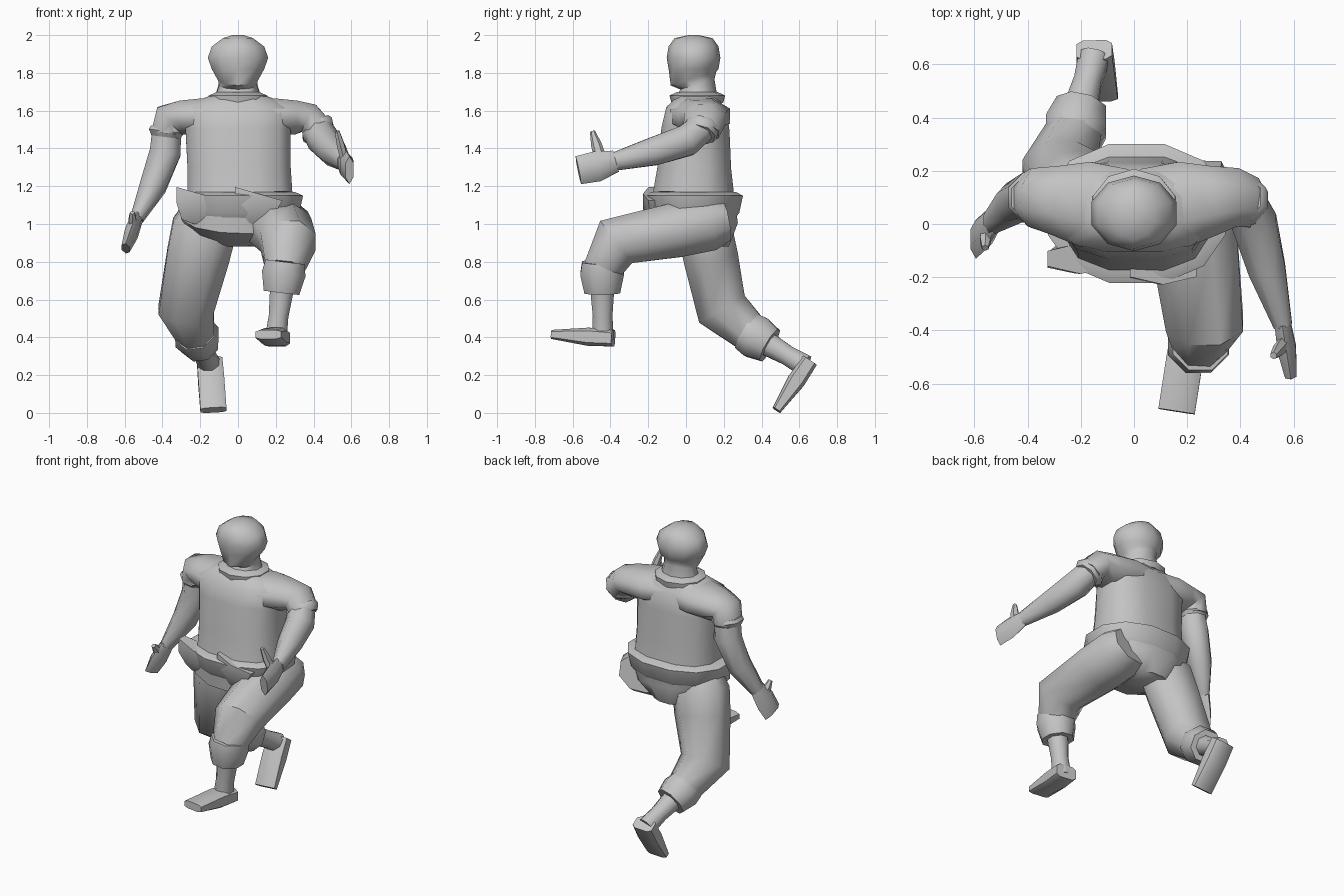
import bpy
import bmesh
from math import cos, sin, pi, radians
from mathutils import Vector

default_cube = bpy.data.objects.get("Cube")
if default_cube:
    bpy.data.objects.remove(default_cube, do_unlink=True)

# One plain grey for the whole figure
GREY = (.55, .55, .55, 1)
grey = bpy.data.materials.new("plain_grey")
grey.use_nodes = True
grey.diffuse_color = GREY
grey.node_tree.nodes["Principled BSDF"].inputs["Base Color"].default_value = GREY

X_AXIS, Y_AXIS, UP = Vector((1, 0, 0)), Vector((0, 1, 0)), Vector((0, 0, 1))


def ring(centre, wide, deep=None):
    """One cross-section: its centre and its two half sizes."""
    return centre, wide, deep or wide


def signed_power(value, power):
    return abs(value) ** power * (1 if value > 0 else -1)


def loft(name, *rings, sides=8, side=X_AXIS, box=1, sharp=50):
    """Skin a closed tube over cross-sections turned along their path."""
    bm = bmesh.new()
    loops = []
    last = len(rings) - 1
    stretch = 1 / cos(pi / sides) if box == 1 else 1
    for i, (centre, wide, deep) in enumerate(rings):
        before = rings[max(i - 1, 0)][0]
        after = rings[min(i + 1, last)][0]
        incoming = (centre - before).normalized()
        outgoing = (after - centre).normalized()
        tangent = (incoming + outgoing).normalized()
        across = (side - tangent * side.dot(tangent)).normalized()
        depth = tangent.cross(across)
        loop = []
        for k in range(sides):
            angle = (k + .5) * 2 * pi / sides
            a = signed_power(cos(angle), box) * wide * stretch
            b = signed_power(sin(angle), box) * deep * stretch
            loop.append(bm.verts.new(centre + across * a + depth * b))
        loops.append(loop)
    for low, high in zip(loops, loops[1:]):
        for k in range(sides):
            n = (k + 1) % sides
            bm.faces.new((low[k], low[n], high[n], high[k]))
    bm.faces.new(loops[0])
    bm.faces.new(loops[-1])
    bmesh.ops.recalc_face_normals(bm, faces=bm.faces)
    mesh = bpy.data.meshes.new(name)
    bm.to_mesh(mesh)
    bm.free()
    mesh.materials.append(grey)
    obj = bpy.data.objects.new(name, mesh)
    bpy.context.collection.objects.link(obj)
    bpy.ops.object.select_all(action="DESELECT")
    obj.select_set(True)
    bpy.context.view_layer.objects.active = obj
    bpy.ops.object.shade_smooth_by_angle(angle=radians(sharp))


def rolled_cuff(name, start, end, radius):
    """A turned-up cloth edge, fullest near the top."""
    loft(name,
         ring(start, radius),
         ring(start.lerp(end, .4), radius * 1.1),
         ring(end, radius * .9))


def build_arm(which, **joints):
    """Cap sleeve, cuff, bare arm, flat hand and raised thumb."""
    p = {joint: Vector(place) for joint, place in joints.items()}
    shoulder, sleeve_end, wrist, palm = p["shoulder"], p["sleeve_end"], p["wrist"], p["palm"]
    collar_bone = chest + UP * .08
    loft(which + "_sleeve",
         ring(collar_bone, .15, .09),
         ring(collar_bone.lerp(shoulder, .5), .16, .095),
         ring(collar_bone.lerp(shoulder, .8), .13, .09),
         ring(shoulder, .11, .08),
         ring(sleeve_end, .095, .08), side=Y_AXIS, sharp=70)
    rolled_cuff(which + "_sleeve_cuff",
                shoulder.lerp(sleeve_end, .6), shoulder.lerp(sleeve_end, 1.25), .085)
    loft(which + "_arm",
         ring(shoulder.lerp(sleeve_end, .7), .075),
         ring(p["biceps"], .083),
         ring(p["elbow"], .07, .075),
         ring(wrist, .035, .048))
    loft(which + "_hand",
         ring(wrist.lerp(palm, -.1), .03, .05),
         ring(palm, .035, .07),
         ring(p["fingertips"], .022, .065), sides=6)
    thumb_root = palm.lerp(wrist, .3)
    loft(which + "_thumb",
         ring(thumb_root, .02, .03),
         ring(thumb_root.lerp(p["thumb_tip"], .6), .02, .025),
         ring(p["thumb_tip"], .012), sides=6)


def build_leg(which, **joints):
    """Trouser leg, rolled cuff, bare shin and wedge foot."""
    p = {joint: Vector(place) for joint, place in joints.items()}
    hip, knee, cuff, ankle = p["hip"], p["knee"], p["cuff"], p["ankle"]
    heel, toe = p["heel"], p["toe"]
    loft(which + "_trouser_leg",
         ring(hip, .14, .11),
         ring(hip.lerp(knee, .15), .17, .145),
         ring(hip.lerp(knee, .45), .165, .145),
         ring(knee, .145, .14),
         ring(cuff.lerp(ankle, .1), .1, .1))
    rolled_cuff(which + "_trouser_cuff", cuff, cuff.lerp(ankle, .4), .105)
    loft(which + "_shin",
         ring(cuff.lerp(ankle, .3), .065),
         ring(cuff.lerp(ankle, .7), .052),
         ring(ankle, .058))
    loft(which + "_foot",
         ring(heel, .07, .045),
         ring(heel.lerp(toe, .4), .072, .05),
         ring(toe, .072, .025), box=.5)


# Landmarks up the middle of the body
crotch = Vector((0, .13, .88))
waist = Vector((.01, .04, 1.16))
chest = Vector((0, .05, 1.5))
neck = Vector((0, .06, 1.68))
skull = Vector((0, .04, 1.88))

# Head: rounded dome, flatter at front and back, running into the neck
dome = [ring(skull + UP * .12 * sin(radians(tilt)),
             max(.16 * cos(radians(tilt)), .03),
             .135 * cos(radians(tilt)) ** .5)
        for tilt in (-30, 0, 30, 60, 88)]
loft("head", ring(neck, .12, .1), ring(neck + UP * .06, .1, .09),
     ring(skull - UP * .11, .105, .12), *dome, sides=10)

# Collar flaring over the shirt
loft("collar",
     ring(neck - UP * .04, .16, .13),
     ring(neck, .155, .14),
     ring(neck + UP * .02, .11, .1), sides=10)

# Shirt body
loft("shirt",
     ring(waist, .285, .22),
     ring(waist.lerp(chest, .4), .28, .2),
     ring(chest, .285, .185),
     ring(chest.lerp(neck, .6), .3, .165),
     ring(neck - UP * .02, .2, .12),
     ring(neck + UP * .01, .12, .1), sides=12, box=.75, sharp=70)

# Trouser seat, flared waistband and hanging front flaps
loft("trouser_seat",
     ring(crotch, .12, .1),
     ring(crotch + UP * .07, .24, .16),
     ring(waist - UP * .12, .32, .24),
     ring(waist, .32, .24), sides=12, box=.85)
loft("waistband",
     ring(waist - UP * .14, .3, .22),
     ring(waist - UP * .1, .325, .25),
     ring(waist - UP * .01, .345, .27),
     ring(waist + UP * .01, .3, .23), sides=12, box=.9)
for flap, shift, inward in (("left", .1, .21), ("right", -.21, .17)):
    top = waist + X_AXIS * shift - Y_AXIS * inward
    loft(flap + "_waist_flap",
         ring(top, .13, .05),
         ring(top - UP * .07 - X_AXIS * .02, .11, .05),
         ring(top - UP * .14 - X_AXIS * .04 + Y_AXIS * .03, .06, .04), sides=6)

# Right arm hangs at the side, left arm swings forward
build_arm("right",
          shoulder=(-.37, .1, 1.56),
          sleeve_end=(-.38, .1, 1.48),
          biceps=(-.385, .11, 1.38),
          elbow=(-.45, .08, 1.2),
          wrist=(-.535, .01, 1.03),
          palm=(-.565, -.03, .95),
          fingertips=(-.595, -.06, .87),
          thumb_tip=(-.56, -.09, 1.06))
build_arm("left",
          shoulder=(.375, .1, 1.56),
          sleeve_end=(.43, .08, 1.49),
          biceps=(.455, 0, 1.44),
          elbow=(.5, -.17, 1.385),
          wrist=(.56, -.38, 1.33),
          palm=(.575, -.47, 1.305),
          fingertips=(.59, -.57, 1.285),
          thumb_tip=(.525, -.495, 1.49))

# Left leg strides forward, right leg pushes off behind
build_leg("left",
          hip=(.19, .21, 1.02),
          knee=(.265, -.37, .905),
          cuff=(.25, -.445, .8),
          ankle=(.2, -.44, .39),
          heel=(.21, -.385, .395),
          toe=(.16, -.705, .415))
build_leg("right",
          hip=(-.16, .08, 1.06),
          knee=(-.275, .19, .55),
          cuff=(-.23, .32, .43),
          ankle=(-.15, .63, .25),
          heel=(-.15, .655, .276),
          toe=(-.13, .48, .015))
